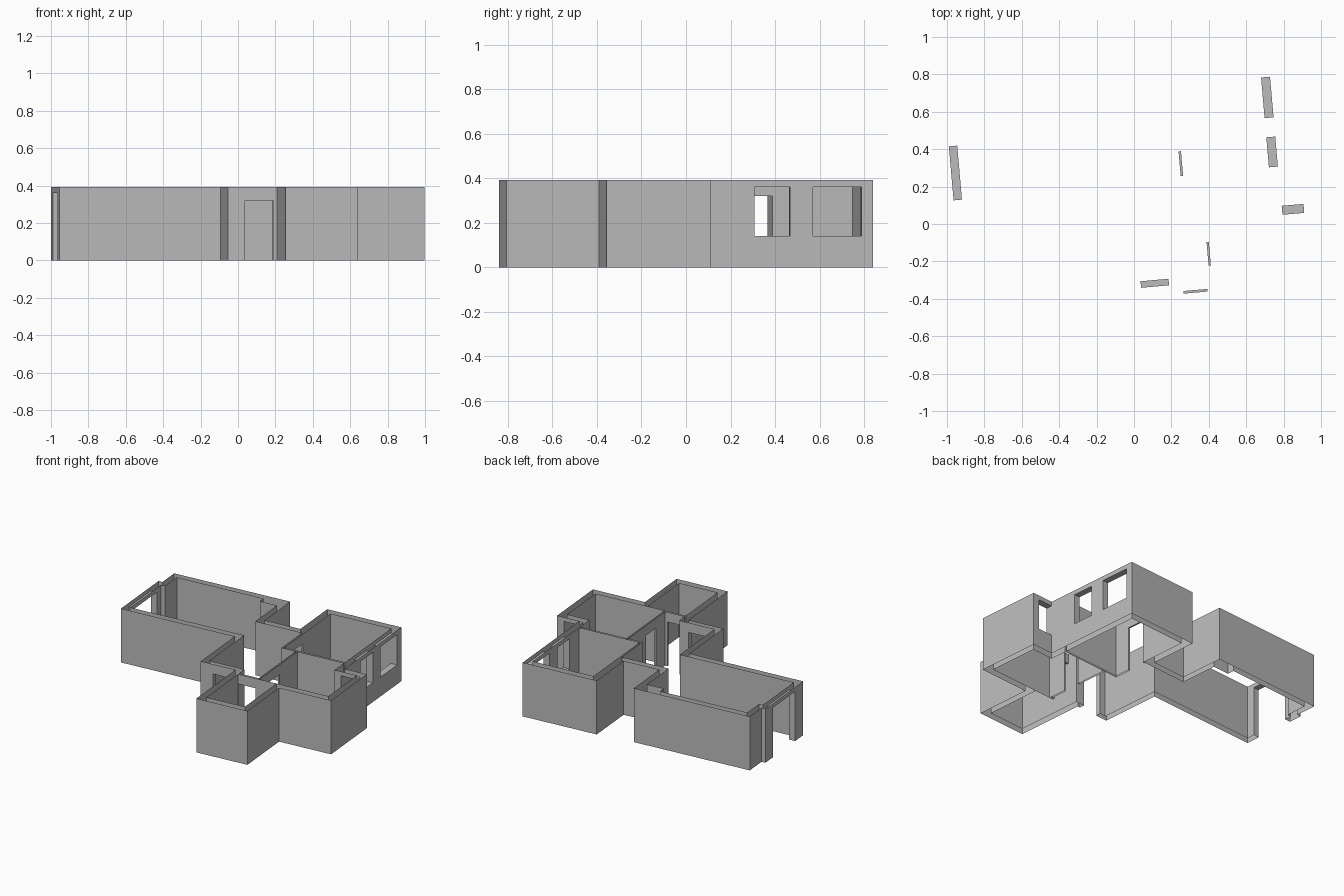
import bpy, bmesh, math
from mathutils import Matrix, Vector

old = bpy.data.objects.get("Cube")
if old:
    bpy.data.objects.remove(old, do_unlink=True)

HEIGHT = 0.391
DOOR, HEAD, SILL = 0.32, 0.36, 0.14
TURN = math.radians(5)
X, Y = 0, 1


def rectangle(x0, x1, y0, y1):
    return [(x0, y0), (x1, y0), (x1, y1), (x0, y1)]


# Plan outlines, counter-clockwise, in the building's own axes
exterior = [(-.95, .105), (-.085, .105), (-.085, -.343), (.18, -.343), (.18, -.859),
            (.567, -.859), (.567, -.442), (.962, -.442), (.962, .028), (.793, .028),
            (.793, .774), (.231, .774), (.231, .42), (-.04, .42), (-.04, .755),
            (-.92, .755), (-.92, .6), (-.95, .6)]
living_and_hall = [(-.905, .15), (-.04, .15), (-.04, -.308), (.228, -.308), (.228, -.38),
                   (.378, -.38), (.378, .105), (.271, .105), (.271, .375), (-.085, .375),
                   (-.085, .66), (-.215, .66), (-.215, .71), (-.875, .71), (-.875, .555),
                   (-.905, .555)]
side_room = [(.39, -.394), (.914, -.394), (.914, -.02), (.745, -.02), (.745, .105), (.39, .105)]
back_room = rectangle(.284, .745, .118, .726)
front_room = rectangle(.228, .52, -.811, -.394)

# Openings: axis through the wall, its two skins, start and end along it, bottom, top
openings = [
    (X, -.95, -.905, .21, .5, 0, HEAD),         # terrace door
    (Y, -.343, -.308, .008, .158, 0, DOOR),     # entrance
    (X, .271, .284, .234, .366, 0, DOOR),       # back room door
    (X, .378, .39, -.257, -.131, 0, DOOR),      # side room door
    (Y, -.394, -.38, .231, .36, 0, DOOR),       # front room door
    (X, .745, .793, .239, .4, SILL, HEAD),      # back room windows
    (X, .745, .793, .503, .721, SILL, HEAD),
    (Y, -.02, .028, .795, .912, SILL, HEAD),    # side room window
]


def point(axis, through, along, z):
    return Vector((through, along, z) if axis == X else (along, through, z))


def add_face(bm, points):
    face = bm.faces.new([bm.verts.new(p) for p in points])
    face.normal_update()
    return face


def wall_skin(bm, start, end):
    """Upright face from start to end, divided around its openings."""
    axis = X if start[0] == end[0] else Y
    through = start[axis]
    first, last = start[1 - axis], end[1 - axis]
    low, high = min(first, last), max(first, last)
    holes = [o[3:] for o in openings
             if o[0] == axis and through in o[1:3] and low <= o[3] and o[4] <= high]
    stops = sorted({low, high, *(s for h in holes for s in h[:2])}, reverse=first > last)
    for s, e in zip(stops, stops[1:]):
        hole = next((h for h in holes if h[0] < (s + e) / 2 < h[1]), None)
        bands = [(0, hole[2]), (hole[3], HEIGHT)] if hole else [(0, HEIGHT)]
        for bottom, top in bands:
            if top > bottom:
                add_face(bm, [point(axis, through, s, bottom), point(axis, through, e, bottom),
                              point(axis, through, e, top), point(axis, through, s, top)])


def reveal(bm, axis, a, b, start, end, bottom, top):
    """Jambs, head and, for windows, the sill inside an opening."""
    centre = point(axis, (a + b) / 2, (start + end) / 2, (bottom + top) / 2)
    quads = [[(a, s, bottom), (b, s, bottom), (b, s, top), (a, s, top)] for s in (start, end)]
    levels = (bottom, top) if bottom > 0 else (top,)
    quads += [[(a, start, z), (b, start, z), (b, end, z), (a, end, z)] for z in levels]
    for quad in quads:
        face = add_face(bm, [point(axis, *corner) for corner in quad])
        if face.normal.dot(centre - face.calc_center_median()) < 0:
            face.normal_flip()


# Walls are hollow skins, open along the top and the bottom
bm = bmesh.new()
rooms = [living_and_hall, side_room, back_room, front_room]
for outline in [exterior] + [room[::-1] for room in rooms]:
    for start, end in zip(outline, outline[1:] + outline[:1]):
        wall_skin(bm, start, end)
for opening in openings:
    reveal(bm, *opening)
bmesh.ops.remove_doubles(bm, verts=bm.verts, dist=0.0001)
bmesh.ops.transform(bm, matrix=Matrix.Rotation(TURN, 4, "Z"), verts=bm.verts)
mesh = bpy.data.meshes.new("house_walls")
bm.to_mesh(mesh)
bm.free()
walls = bpy.data.objects.new("house_walls", mesh)
bpy.context.collection.objects.link(walls)

# Plain grey plaster
grey = bpy.data.materials.new("grey_plaster")
grey.use_nodes = True
colour = (0.5, 0.5, 0.5, 1)
grey.diffuse_color = colour
grey.node_tree.nodes["Principled BSDF"].inputs["Base Color"].default_value = colour
mesh.materials.append(grey)
